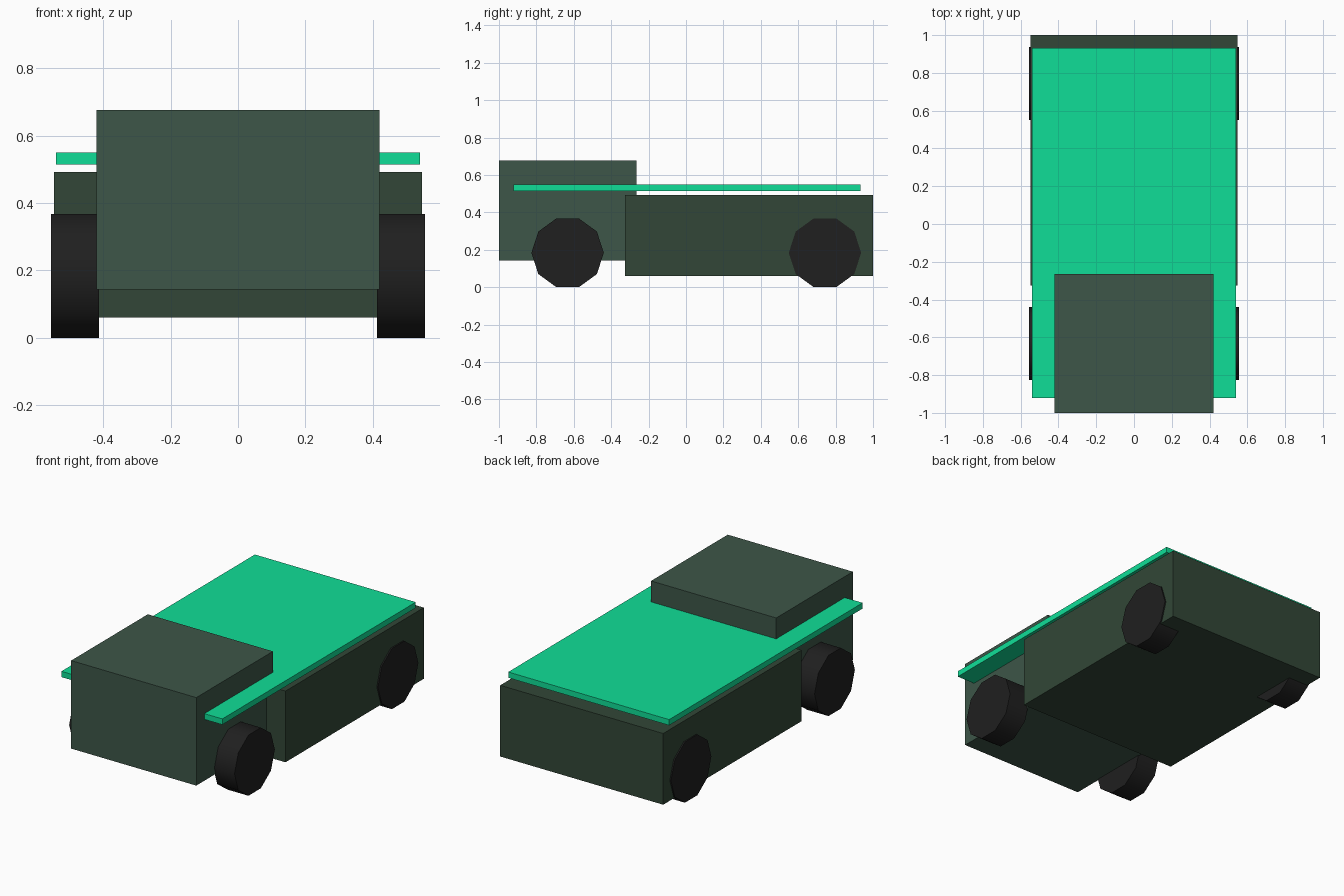
import bpy, math

if "Cube" in bpy.data.objects:
    bpy.data.objects.remove(bpy.data.objects["Cube"])


def material(name, rgb):
    m = bpy.data.materials.new(name)
    m.diffuse_color = (*rgb, 1)
    m.use_nodes = True
    m.node_tree.nodes["Principled BSDF"].inputs["Base Color"].default_value = m.diffuse_color
    return m


CAB = material("cab_green", (0.047, 0.093, 0.065))
BODY = material("body_green", (0.032, 0.062, 0.038))
DECK = material("deck_mint", (0.005, 0.73, 0.31))
RUBBER = material("rubber", (0.014, 0.014, 0.014))


def box(name, half_width, y0, y1, z0, z1, mat):
    bpy.ops.mesh.primitive_cube_add(size=1, location=(0, (y0 + y1) / 2, (z0 + z1) / 2))
    ob = bpy.context.object
    ob.name = name
    ob.scale = (2 * half_width, y1 - y0, z1 - z0)
    bpy.ops.object.transform_apply(location=False, rotation=False, scale=True)
    ob.data.materials.append(mat)


# Cab, rear body and flat deck
box("cab", 0.42, -1.0, -0.265, 0.143, 0.677, CAB)
box("rear_body", 0.547, -0.326, 1.0, 0.061, 0.493, BODY)
box("deck", 0.54, -0.922, 0.933, 0.515, 0.55, DECK)

# Ten-sided wheels resting on a flat
R = 0.1935
for end, y in (("front", -0.633), ("rear", 0.743)):
    for side, s in (("left", -1), ("right", 1)):
        bpy.ops.mesh.primitive_cylinder_add(
            vertices=10, radius=R, depth=0.142,
            location=(s * 0.484, y, R * math.cos(math.pi / 10)),
            rotation=(0, math.pi / 2, 0))
        wheel = bpy.context.object
        wheel.name = f"{end}_{side}_wheel"
        wheel.data.materials.append(RUBBER)
        bpy.ops.object.shade_smooth_by_angle(angle=math.radians(45))
